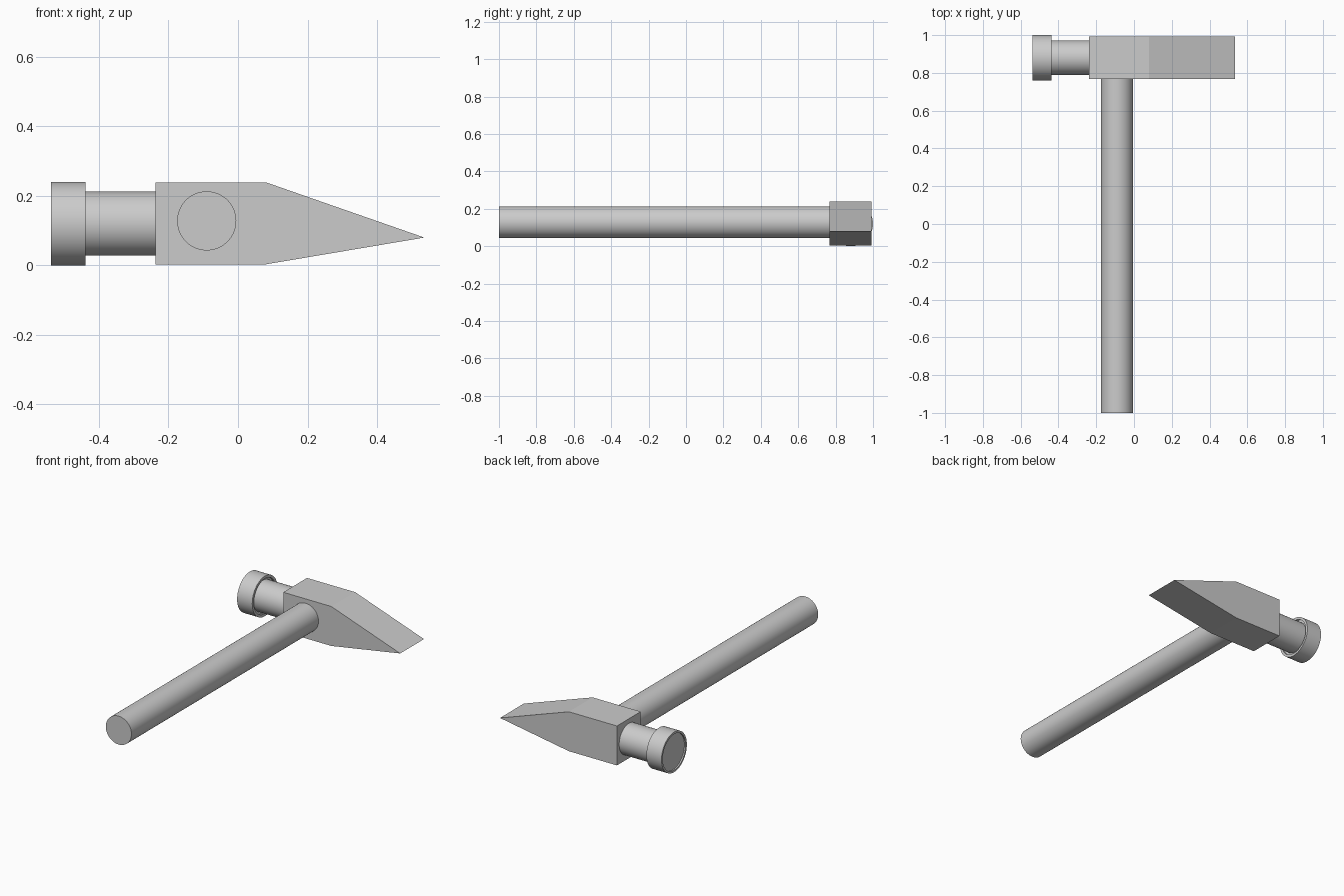
import bpy, bmesh, math
from mathutils import Matrix

cube = bpy.data.objects.get("Cube")
if cube:
    bpy.data.objects.remove(cube, do_unlink=True)

grey = bpy.data.materials.new("plain grey")
grey.use_nodes = True
colour = (0.6, 0.6, 0.6, 1)
grey.diffuse_color = colour
grey.node_tree.nodes["Principled BSDF"].inputs["Base Color"].default_value = colour


def finish(name, bm, smooth=True):
    bmesh.ops.recalc_face_normals(bm, faces=bm.faces)
    mesh = bpy.data.meshes.new(name)
    bm.to_mesh(mesh)
    bm.free()
    mesh.materials.append(grey)
    obj = bpy.data.objects.new(name, mesh)
    bpy.context.collection.objects.link(obj)
    if smooth:
        bpy.ops.object.select_all(action="DESELECT")
        obj.select_set(True)
        bpy.context.view_layer.objects.active = obj
        bpy.ops.object.shade_smooth_by_angle(angle=math.radians(35))
    return obj


def turned(name, profile, matrix, sides=64):
    """Turn (radius, distance) points about local z and cap both ends."""
    bm = bmesh.new()
    rings = []
    for r, d in profile:
        rings.append([bm.verts.new((r * math.cos(math.tau * i / sides),
                                    r * math.sin(math.tau * i / sides), d))
                      for i in range(sides)])
    for a, b in zip(rings, rings[1:]):
        for i in range(sides):
            j = (i + 1) % sides
            bm.faces.new((a[i], a[j], b[j], b[i]))
    bm.faces.new(rings[0])
    bm.faces.new(rings[-1])
    bm.transform(matrix)
    return finish(name, bm)


# Handle, running back into the head
turned("handle", [(0.085, -1.0), (0.085, 0.79)],
       Matrix.Translation((-0.09, 0, 0.128)) @ Matrix.Rotation(-math.pi / 2, 4, "X"))

# Neck and striking face, along x
along_x = Matrix.Translation((0, 0.88, 0.12)) @ Matrix.Rotation(math.pi / 2, 4, "Y")
turned("neck", [(0.092, -0.45), (0.092, -0.22)], along_x)
turned("striking_face", [(0.108, -0.53), (0.108, -0.538), (0.12, -0.538),
                         (0.12, -0.438), (0.105, -0.438), (0.105, -0.45)], along_x)

# Wedge-shaped head, extruded in y
bm = bmesh.new()
outline = [(-0.238, 0.003), (0.08, 0.003), (0.536, 0.08), (0.08, 0.239), (-0.238, 0.239)]
face = bm.faces.new([bm.verts.new((x, 0.768, z)) for x, z in outline])
side = bmesh.ops.extrude_face_region(bm, geom=[face])
bmesh.ops.translate(bm, vec=(0, 0.225, 0),
                    verts=[v for v in side["geom"] if isinstance(v, bmesh.types.BMVert)])
finish("wedge_head", bm, smooth=False)
